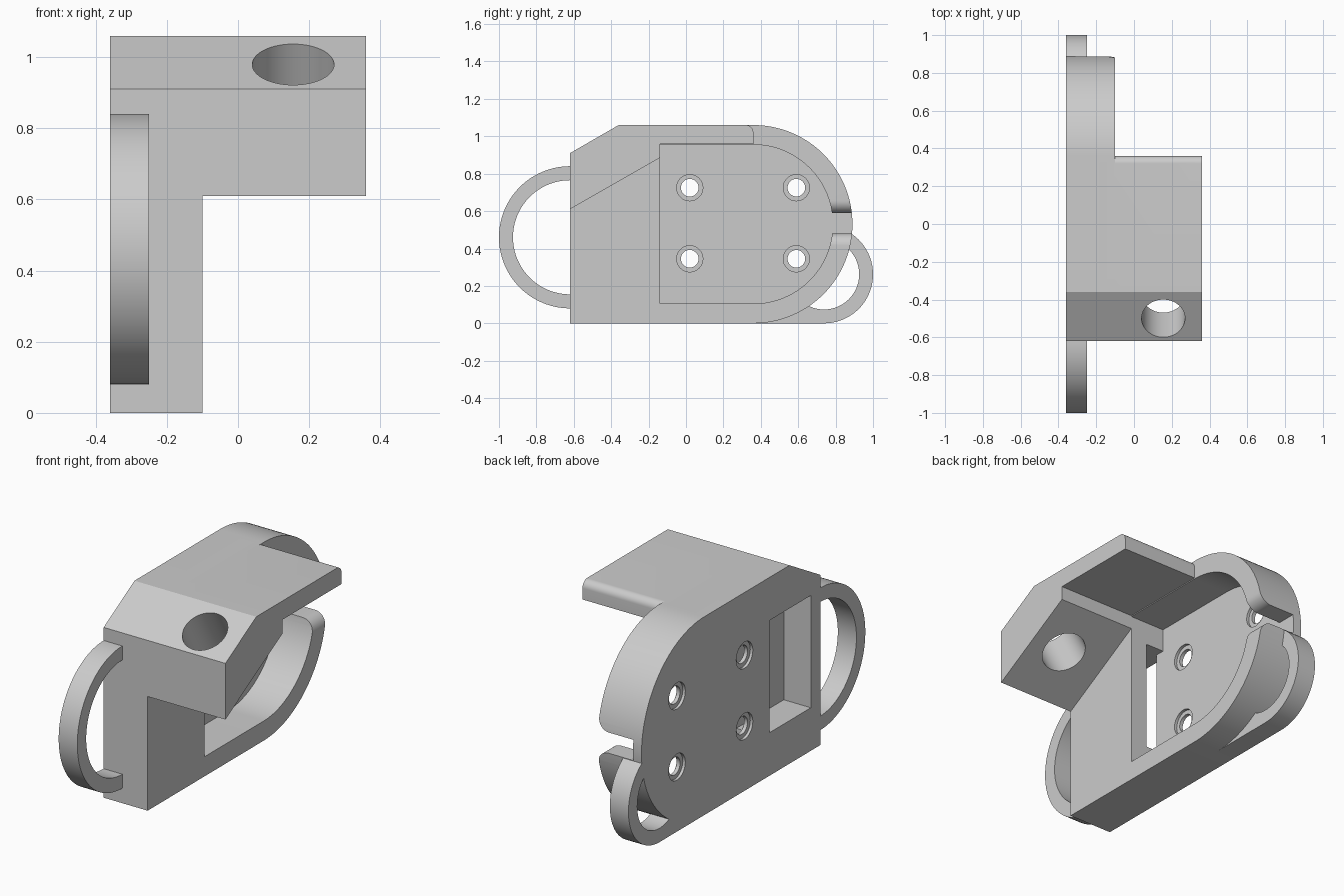
import bpy, bmesh
from math import cos, sin, radians
from mathutils import Matrix, Vector

cube = bpy.data.objects.get("Cube")
if cube:
    bpy.data.objects.remove(cube, do_unlink=True)

grey = bpy.data.materials.new("plain_grey")
grey.use_nodes = True
GREY = (0.6, 0.6, 0.6, 1)
grey.diffuse_color = GREY
grey.node_tree.nodes["Principled BSDF"].inputs["Base Color"].default_value = GREY


def arc(cy, cz, r, start, end, n=48):
    steps = [radians(start + (end - start) * i / n) for i in range(n + 1)]
    return [(cy + r * cos(a), cz + r * sin(a)) for a in steps]


def circle(cy, cz, r, n=48):
    return arc(cy, cz, r, 0, 360, n)[:-1]


def prism(name, profile, low, high, axis="x"):
    """Extrude a (y, z) profile along x, or an (x, z) profile along y."""
    place = (lambda a, b, d: (d, a, b)) if axis == "x" else (lambda a, b, d: (a, d, b))
    bm = bmesh.new()
    ends = [[bm.verts.new(place(a, b, d)) for a, b in profile] for d in (low, high)]
    bm.faces.new(ends[0])
    bm.faces.new(ends[1])
    n = len(profile)
    for i in range(n):
        j = (i + 1) % n
        bm.faces.new((ends[0][i], ends[0][j], ends[1][j], ends[1][i]))
    bmesh.ops.recalc_face_normals(bm, faces=bm.faces)
    mesh = bpy.data.meshes.new(name)
    bm.to_mesh(mesh)
    bm.free()
    mesh.materials.append(grey)
    obj = bpy.data.objects.new(name, mesh)
    bpy.context.collection.objects.link(obj)
    return obj


def rect(y0, y1, z0, z1):
    return [(y0, z0), (y1, z0), (y1, z1), (y0, z1)]


def combine(target, tool, operation="DIFFERENCE"):
    """Apply a boolean and throw the tool away."""
    mod = target.modifiers.new("boolean", "BOOLEAN")
    mod.operation, mod.solver, mod.object = operation, "EXACT", tool
    bpy.context.view_layer.objects.active = target
    bpy.ops.object.modifier_apply(modifier=mod.name)
    bpy.data.objects.remove(tool, do_unlink=True)


BACK, PLATE, SIDE, TIP = -0.36, -0.31, -0.10, 0.36   # x layers
FRONT, POCKET, MID, TOP = -0.62, -0.14, 0.36, 1.06   # y stations and height
CZ = TOP / 2

# Housing: a block with a chamfered front and a half-round rear
outline = [(FRONT, 0)] + arc(MID, CZ, CZ, -90, 90, 64) + [(-0.36, TOP), (FRONT, 0.91)]
body = prism("bracket_body", outline, BACK, SIDE)

# Overhanging shelf with sloped underside and rounded end
shelf = [(FRONT, 0.61), (POCKET, 0.885), (POCKET, 0.96), (MID, 0.96)]
shelf += arc(MID - 0.04, TOP - 0.04, 0.04, 0, 90, 10) + [(-0.36, TOP), (FRONT, 0.91)]
combine(body, prism("shelf", shelf, SIDE - 0.05, TIP), "UNION")

# Pocket, open on the side under the shelf
pocket = [(POCKET, CZ - 0.425)] + arc(MID, CZ, 0.425, -90, 90, 64) + [(POCKET, CZ + 0.425)]
combine(body, prism("pocket_cutter", pocket, PLATE, SIDE))

# Window in the back plate, with a passage into the pocket
combine(body, prism("window_cutter", rect(-0.54, -0.19, 0.23, 0.83), BACK - 0.1, -0.20))
combine(body, prism("passage_cutter", rect(-0.30, -0.10, 0.23, 0.83), PLATE, -0.20))

# Rear notch through the rim, with rounded lips
R = 0.065
notch = [(PLATE, 0.48)] + arc(SIDE - R, 0.48 - R, R, 90, 0, 12)
notch += [(0.1, 0.48 - R), (0.1, 0.59 + R)] + arc(SIDE - R, 0.59 + R, R, 0, -90, 12) + [(PLATE, 0.59)]
combine(body, prism("notch_cutter", notch, 0.70, 0.95, "y"))

# Screw holes recessed from both sides
for y in (0.02, 0.59):
    for z in (0.345, 0.725):
        combine(body, prism("hole_cutter", circle(y, z, 0.047), BACK - 0.1, PLATE + 0.1))
        combine(body, prism("recess_cutter", circle(y, z, 0.07), BACK - 0.1, BACK + 0.015))
        combine(body, prism("recess_cutter", circle(y, z, 0.07), PLATE - 0.015, PLATE + 0.05))

# Round bore square to the sloped front
bore = prism("bore_cutter", circle(0, 0, 0.115, 64), -0.6, 0.6, "y")
bore.matrix_world = Matrix.Translation(Vector((0.155, -0.5, 0.98))) @ Matrix.Rotation(radians(-60), 4, "X")
bpy.context.view_layer.update()
combine(body, bore)

# Front loop: half ring
loop = arc(FRONT, 0.46, 0.38, 90, 270, 64) + arc(FRONT, 0.46, 0.305, 270, 90, 64)
front_loop = prism("front_loop", loop, BACK, -0.25)

# Rear loop: ring running tangent into the underside
RY, RZ = 0.738, 0.262
lug = [(MID, 0)] + arc(RY, RZ, RZ, -90, 150, 64) + [(MID, 0.2)]
rear_loop = prism("rear_loop", lug, BACK, -0.25)
combine(rear_loop, prism("eye_cutter", circle(RY, RZ, 0.188, 64), BACK - 0.1, 0))
combine(rear_loop, prism("outline_cutter", outline, BACK - 0.1, 0))

# Smooth curved walls, keep edges sharp
bpy.ops.object.select_all(action="DESELECT")
for obj in (body, front_loop, rear_loop):
    obj.select_set(True)
bpy.context.view_layer.objects.active = body
bpy.ops.object.shade_smooth_by_angle(angle=radians(25))
